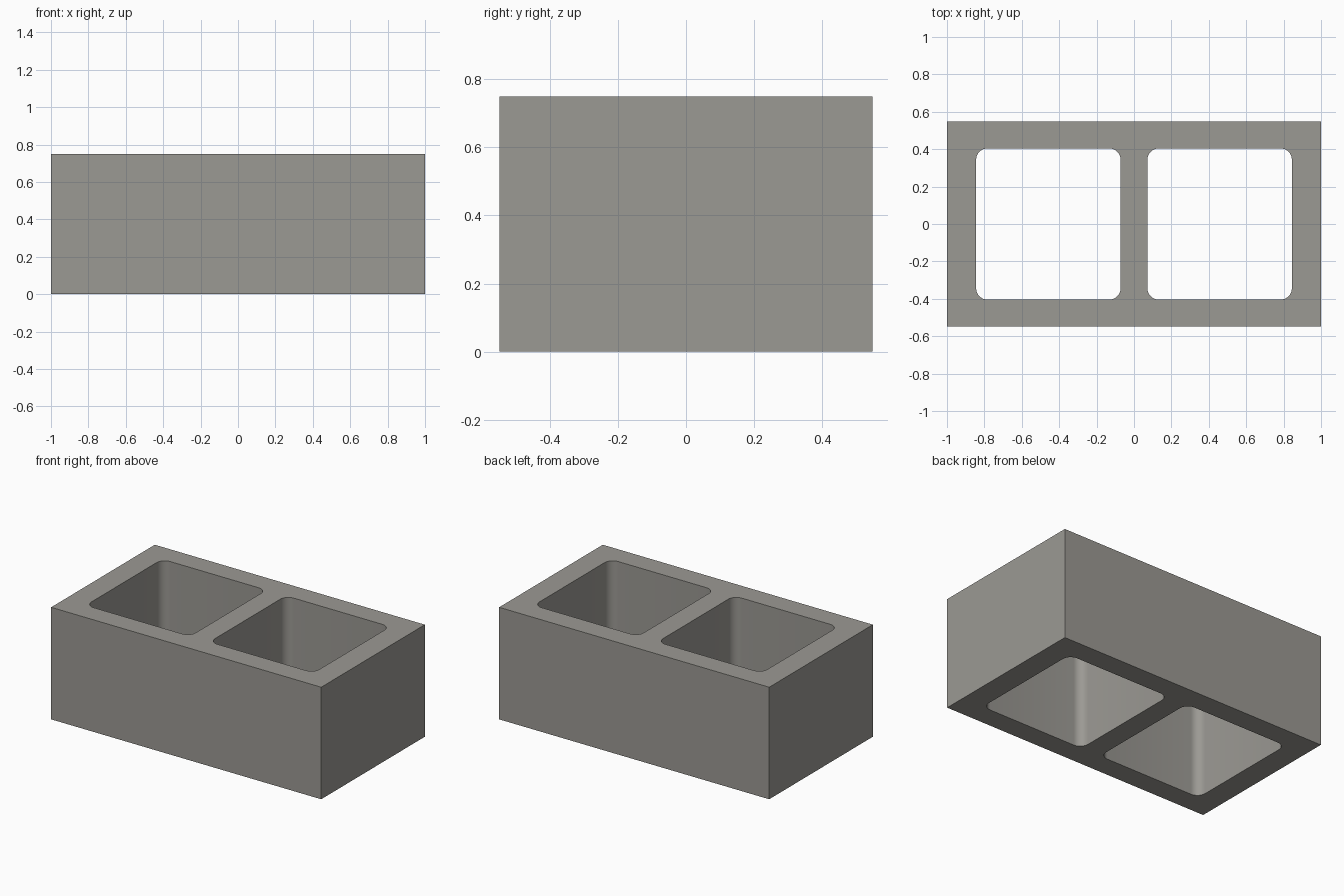
import bpy
import bmesh
from mathutils import Matrix, Vector

WIDTH, DEPTH, HEIGHT = 2.0, 1.096, 0.75
CELL_X, CELL_W, CELL_D = 0.458, 0.772, 0.808
CORNER_RADIUS = 0.06

default = bpy.data.objects.get("Cube")
if default:
    bpy.data.objects.remove(default, do_unlink=True)

# Concrete material
concrete = bpy.data.materials.new("concrete_grey")
concrete.use_nodes = True
colour = (0.33, 0.32, 0.295, 1.0)
concrete.diffuse_color = colour
bsdf = concrete.node_tree.nodes["Principled BSDF"]
bsdf.inputs["Base Color"].default_value = colour
bsdf.inputs["Roughness"].default_value = 0.9


def box(name, size, centre, radius=0.0):
    """Box with optionally rounded vertical edges."""
    bm = bmesh.new()
    bmesh.ops.create_cube(
        bm, size=1, matrix=Matrix.Translation(centre) @ Matrix.Diagonal((*size, 1)))
    if radius:
        upright = [e for e in bm.edges
                   if abs(e.verts[0].co.z - e.verts[1].co.z) > size[2] / 2]
        bmesh.ops.bevel(bm, geom=upright, offset=radius, segments=8,
                        profile=0.5, affect='EDGES')
    mesh = bpy.data.meshes.new(name)
    bm.to_mesh(mesh)
    bm.free()
    mesh.materials.append(concrete)
    obj = bpy.data.objects.new(name, mesh)
    bpy.context.collection.objects.link(obj)
    return obj


# Solid block
block = box("hollow_block", (WIDTH, DEPTH, HEIGHT), Vector((0, 0, HEIGHT / 2)))
bpy.ops.object.select_all(action='DESELECT')
bpy.context.view_layer.objects.active = block
block.select_set(True)

# Two rounded cells cut right through
for side in (-1, 1):
    cutter = box("cell_cutter", (CELL_W, CELL_D, HEIGHT * 2),
                 Vector((side * CELL_X, 0, HEIGHT / 2)), CORNER_RADIUS)
    cutter.hide_render = True
    cut = block.modifiers.new("cell", 'BOOLEAN')
    cut.operation = 'DIFFERENCE'
    cut.solver = 'EXACT'
    cut.object = cutter
    bpy.ops.object.modifier_apply(modifier=cut.name)
    bpy.data.objects.remove(cutter, do_unlink=True)

# Smooth cell corners, crisp block edges
bpy.ops.object.shade_smooth_by_angle(angle=0.6)
